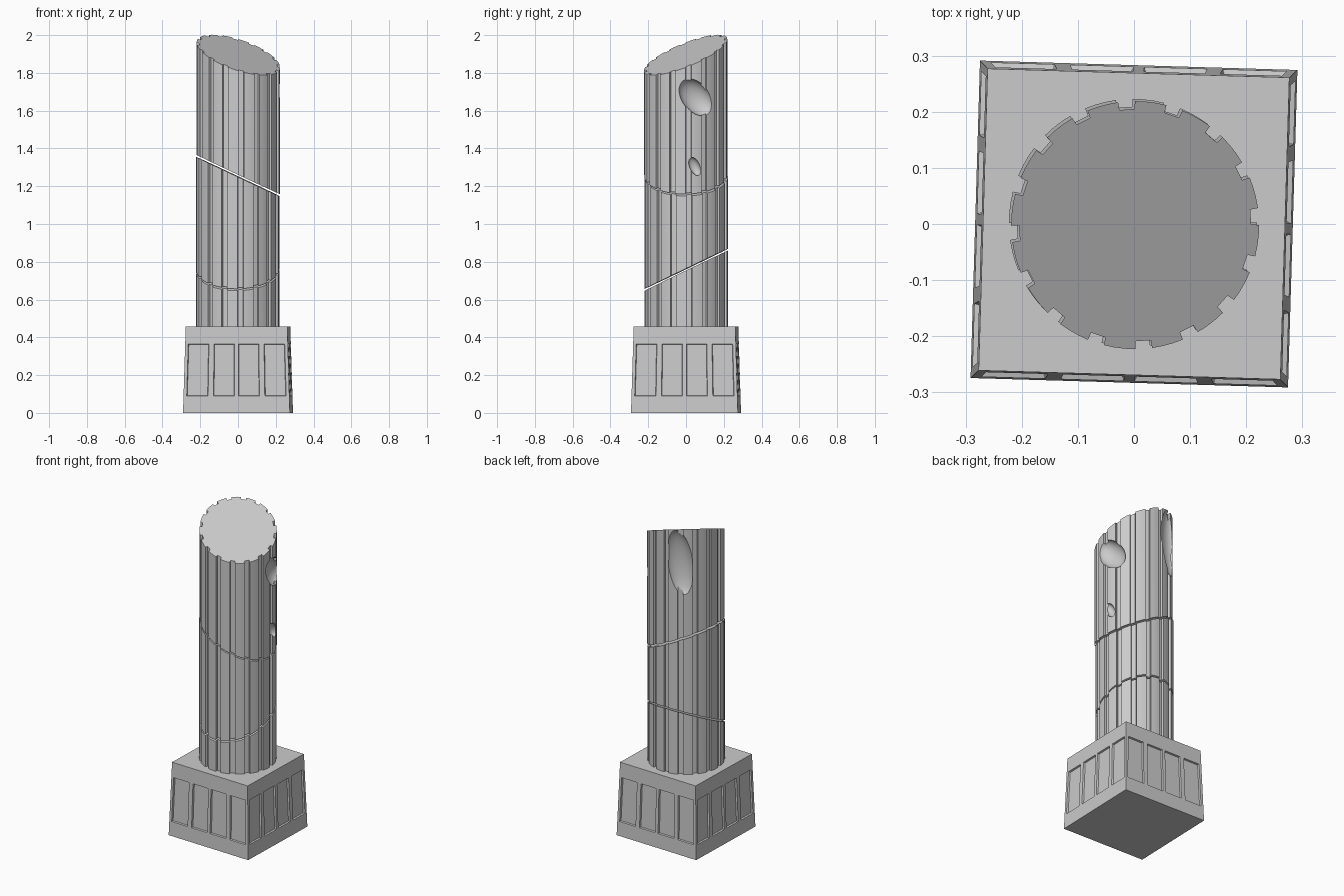
import bpy, bmesh, math
from mathutils import Matrix, Vector

if "Cube" in bpy.data.objects:
    bpy.data.objects.remove(bpy.data.objects["Cube"], do_unlink=True)

stone = bpy.data.materials.new("grey stone")
stone.use_nodes = True
stone.diffuse_color = (0.6, 0.6, 0.6, 1)
stone.node_tree.nodes["Principled BSDF"].inputs["Base Color"].default_value = (0.6, 0.6, 0.6, 1)


def finish(name, bm):
    bmesh.ops.recalc_face_normals(bm, faces=bm.faces)
    mesh = bpy.data.meshes.new(name)
    bm.to_mesh(mesh)
    bm.free()
    mesh.materials.append(stone)
    obj = bpy.data.objects.new(name, mesh)
    bpy.context.collection.objects.link(obj)
    return obj


def select(obj):
    bpy.ops.object.select_all(action='DESELECT')
    obj.select_set(True)
    bpy.context.view_layer.objects.active = obj


# Tapered pedestal with four recessed panels on each side
BASE_TOP = 0.458


def pedestal():
    bm = bmesh.new()
    rows = [0, 0.09, 0.365, BASE_TOP]
    right = [0.036, 0.435, 0.536, 0.94, 1]
    cols = [-u for u in reversed(right)] + right
    panels = []
    for side in range(4):
        turn = Matrix.Rotation(side * math.pi / 2, 3, 'Z')

        def point(u, z):
            half = 0.283 - 0.014 * z / BASE_TOP
            return bm.verts.new(turn @ Vector((u * half, -half, z)))

        for r in range(3):
            for c in range(len(cols) - 1):
                a, b, lo, hi = cols[c], cols[c + 1], rows[r], rows[r + 1]
                f = bm.faces.new([point(a, lo), point(b, lo), point(b, hi), point(a, hi)])
                if r == 1 and c % 2 == 1:
                    panels.append(f)
    # panels sit at the odd columns on both halves
    bmesh.ops.remove_doubles(bm, verts=bm.verts, dist=0.0001)
    for z in (0, BASE_TOP):
        edges = [e for e in bm.edges if e.is_boundary
                 and all(abs(v.co.z - z) < 0.001 for v in e.verts)]
        bmesh.ops.contextual_create(bm, geom=edges)
    bmesh.ops.recalc_face_normals(bm, faces=bm.faces)
    panels = [f for f in bm.faces if len(f.verts) == 4
              and 0.2 < f.calc_center_median().z < 0.25 and f.calc_area() > 0.02]
    bmesh.ops.inset_individual(bm, faces=panels, thickness=0.004, depth=-0.01)
    bmesh.ops.rotate(bm, verts=bm.verts, matrix=Matrix.Rotation(math.radians(-1.7), 3, 'Z'))
    return finish("pedestal", bm)


# Fluted drums, each end cut along a slanted plane (height, x slope, y slope)
FLUTES = 16


def outline():
    step = 360 / FLUTES
    for k in range(FLUTES):
        mid = 4 + k * step
        for angle, radius in [(-3.9, 0.221), (-3.7, 0.207), (3.7, 0.207), (3.9, 0.221),
                              (8.8, 0.221), (13.7, 0.221)]:
            a = math.radians(mid + angle)
            yield radius * math.cos(a), radius * math.sin(a)


def drum(name, low, high, shift=(0, 0)):
    bm = bmesh.new()
    ring = list(outline())
    loops = []
    for h, sx, sy in (low, high):
        loops.append([bm.verts.new((x + shift[0], y + shift[1], h + sx * x + sy * y))
                      for x, y in ring])
    bottom, top = loops
    bm.faces.new(bottom)
    bm.faces.new(top)
    n = len(ring)
    for i in range(n):
        j = (i + 1) % n
        bm.faces.new([bottom[i], bottom[j], top[j], top[i]])
    return finish(name, bm)


def gouge(target, azimuth, z, distance, size, tilt):
    """Carve an ellipsoid; size is (depth, width, height), tilt turns it about the radius."""
    bm = bmesh.new()
    bmesh.ops.create_uvsphere(bm, u_segments=28, v_segments=16, radius=1)
    place = (Matrix.Rotation(math.radians(azimuth), 4, 'Z')
             @ Matrix.Translation((distance, 0, z))
             @ Matrix.Rotation(math.radians(tilt), 4, 'X')
             @ Matrix.Diagonal((*size, 1)))
    bmesh.ops.transform(bm, matrix=place, verts=bm.verts)
    cutter = finish("gouge_cutter", bm)
    cutter.hide_render = True
    mod = target.modifiers.new("gouge", 'BOOLEAN')
    mod.operation = 'DIFFERENCE'
    mod.solver = 'EXACT'
    mod.object = cutter
    select(target)
    bpy.ops.object.modifier_apply(modifier=mod.name)
    bpy.data.objects.remove(cutter, do_unlink=True)


pedestal()
lower = drum("lower_drum", (BASE_TOP, 0, 0), (0.753, 0.01, 0.48), (-0.002, 0.002))
middle = drum("middle_drum", (0.763, 0.01, 0.48), (1.252, -0.47, 0.01), (-0.002, 0.002))
upper = drum("upper_drum", (1.262, -0.47, 0.01), (1.895, -0.3, 0.38), (0.002, -0.002))

# Chipped hollows in the upper drum
gouge(upper, 14, 1.67, 0.225, (0.06, 0.075, 0.115), 42)
gouge(upper, 12, 1.305, 0.22, (0.03, 0.028, 0.052), 25)
gouge(upper, 116, 1.79, 0.23, (0.055, 0.08, 0.21), 8)

for part in (lower, middle, upper):
    select(part)
    bpy.ops.object.shade_smooth_by_angle(angle=math.radians(25))
